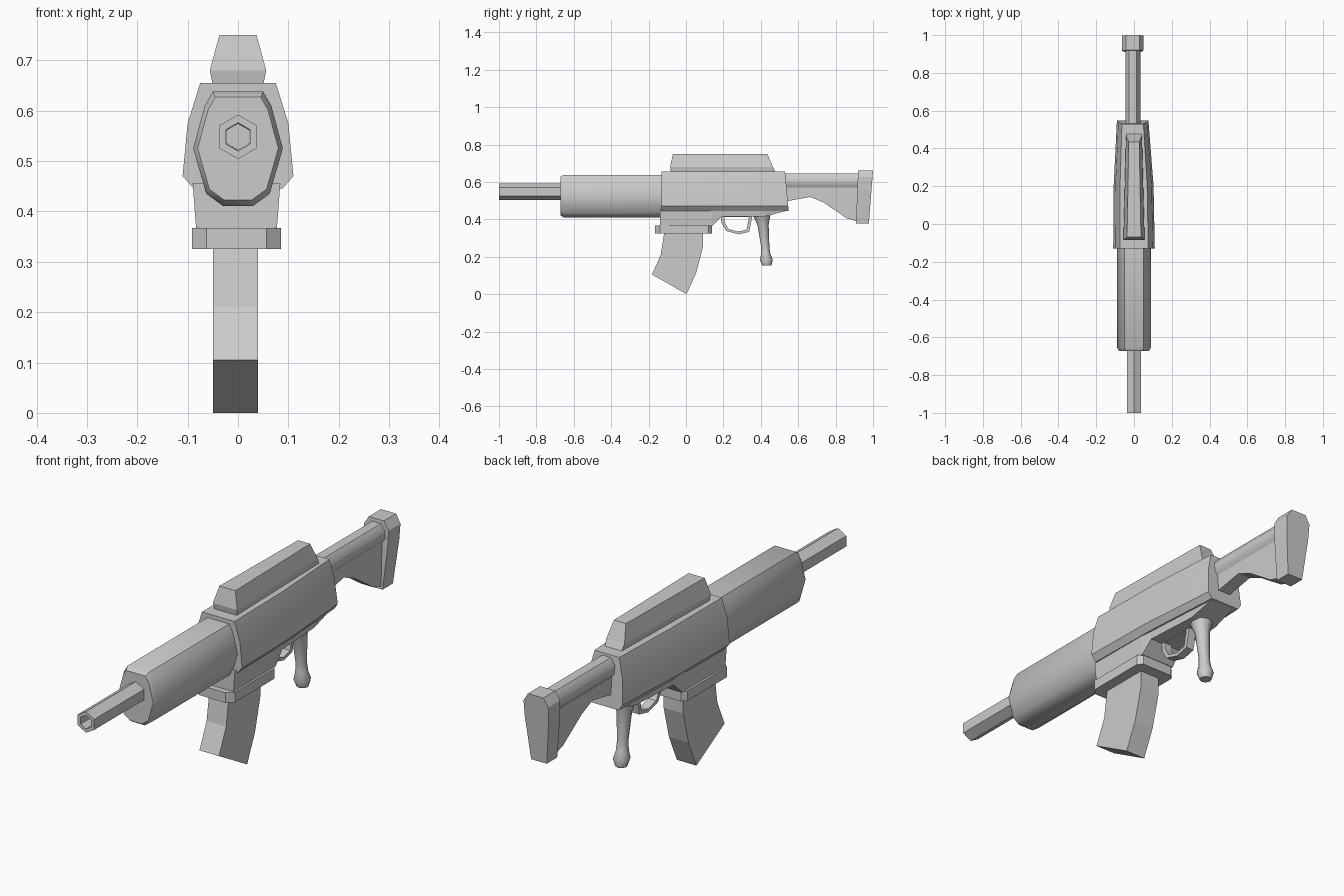
import bpy, bmesh
from math import sin, cos, pi, radians

cube = bpy.data.objects.get("Cube")
if cube:
    bpy.data.objects.remove(cube, do_unlink=True)

grey = bpy.data.materials.new("plain_grey")
grey.use_nodes = True
GREY = (0.6, 0.6, 0.6, 1)
grey.diffuse_color = GREY
grey.node_tree.nodes["Principled BSDF"].inputs["Base Color"].default_value = GREY


def loft(name, rings, smooth=0, closed=False):
    """Skin a list of equal rings; cap the ends, or join last to first."""
    bm = bmesh.new()
    loops = [[bm.verts.new(p) for p in ring] for ring in rings]
    n = len(loops[0])
    pairs = list(zip(loops, loops[1:]))
    if closed:
        pairs.append((loops[-1], loops[0]))
    else:
        bm.faces.new(loops[0])
        bm.faces.new(loops[-1])
    for a, b in pairs:
        for i in range(n):
            j = (i + 1) % n
            bm.faces.new((a[i], a[j], b[j], b[i]))
    bmesh.ops.recalc_face_normals(bm, faces=bm.faces)
    mesh = bpy.data.meshes.new(name)
    bm.to_mesh(mesh)
    bm.free()
    mesh.materials.append(grey)
    obj = bpy.data.objects.new(name, mesh)
    bpy.context.collection.objects.link(obj)
    if smooth:
        mesh.shade_smooth()
        mesh.set_sharp_from_angle(angle=radians(smooth))
    return obj


def section(half, y, cx=0, sx=1, sz=1, cz=0):
    """Mirror half an outline of (x, z) into a ring at depth y."""
    full = half + [(-x, z) for x, z in reversed(half)]
    return [(cx + x * sx, y, cz + (z - cz) * sz) for x, z in full]


def side_plate(name, outline, x0, x1):
    """Extrude a (y, z) side outline between two x positions."""
    return loft(name, [[(x, y, z) for y, z in outline] for x in (x0, x1)])


def hexagon(r, y, cx, cz):
    return [(cx + r * sin(k * pi / 3), y, cz + r * cos(k * pi / 3)) for k in range(6)]


# Receiver shell, tapering to the back
shell = [(0.075, 0.655), (0.1, 0.575), (0.11, 0.47), (0.088, 0.445)]
front, middle = section(shell, -0.13), section(shell, 0.2, -0.002, 0.96)
back = [(x, 0.53 + (0.655 - z) * 0.09, z) for x, _, z in section(shell, 0, -0.007, 0.76)]
loft("receiver", [front, middle, back], 40)

# Lower receiver, deep over the magazine and shallow behind
lower = [(-0.14, 0.365, 0.087), (0.14, 0.365, 0.085), (0.19, 0.415, 0.08),
         (0.42, 0.415, 0.066), (0.548, 0.448, 0.06)]
loft("lower_receiver", [section([(w, 0.455), (w * 0.92, z)], y, -0.003)
                        for y, z, w in lower])

# Magazine collar with chamfered front corners
collar = [(0.06, -0.165), (0.088, -0.14), (0.088, 0.12), (0.07, 0.138)]
outline = collar + [(-x, y) for x, y in reversed(collar)]
loft("magazine_collar", [[(x - 0.003, y, z) for x, y in outline] for z in (0.325, 0.367)])

# Curved magazine
side_plate("magazine", [(-0.115, 0.34), (0.09, 0.34), (0.09, 0.25), (0.055, 0.115),
                        (0.003, 0), (-0.182, 0.105), (-0.135, 0.21)], -0.05, 0.04)

# Handguard with a softened front edge
guard = [(0.05, 0.638), (0.066, 0.61), (0.089, 0.525), (0.063, 0.435), (0.03, 0.411)]
loft("handguard", [section(guard, -0.672, 0, 0.9, 0.9, 0.525),
                   section(guard, -0.655), section(guard, -0.12)], 50)

# Hollow hexagonal barrel
loft("barrel", [hexagon(0.044, -0.64, 0, 0.548), hexagon(0.044, -1, 0, 0.548),
                hexagon(0.028, -1, 0, 0.548), hexagon(0.026, -0.9, 0, 0.548)])

# Top sight housing with sloped ends
housing = [(0.05, 0.65, -0.08, 0.48), (0.056, 0.68, -0.085, 0.465),
           (0.037, 0.75, -0.07, 0.435)]
loft("sight_housing", [[(-w, y0, z), (w, y0, z), (w * 0.75, y1, z), (-w * 0.75, y1, z)]
                       for w, z, y0, y1 in housing])

# Stock tube, web and butt plate
tube = [(0.02, 0.645), (0.04, 0.62), (0.04, 0.585), (0.02, 0.56)]
loft("stock_tube", [section(tube, y, -0.006) for y in (0.52, 0.93)], 50)
side_plate("stock_web", [(0.53, 0.57), (0.93, 0.57), (0.93, 0.385), (0.86, 0.405),
                         (0.735, 0.49), (0.665, 0.52), (0.53, 0.495)], -0.035, 0.022)
butt = [(0.035, 0.66), (0.057, 0.625), (0.055, 0.56), (0.036, 0.378)]
loft("butt_plate", [[(x, y + (z - 0.66) * slope, z) for x, _, z in section(butt, 0, -0.007)]
                    for y, slope in ((0.92, 0.04), (1, 0.08))])

# Slim grip with a rounded end: height, centre y, radius
grip = [(0.42, 0.405, 0.046), (0.37, 0.412, 0.03), (0.25, 0.424, 0.022),
        (0.215, 0.426, 0.025), (0.182, 0.43, 0.034), (0.152, 0.432, 0.024)]
loft("grip", [[(-0.005 + r * cos(k * pi / 4), y + r * sin(k * pi / 4), z)
               for k in range(8)] for z, y, r in grip], 50)

# Trigger guard loop and trigger
bow = [(0.185, 0.42), (0.19, 0.38), (0.215, 0.338), (0.28, 0.32),
       (0.338, 0.333), (0.355, 0.42)]
cy, cz = 0.272, 0.385
loft("trigger_guard", [[(x, cy + (y - cy) * s, cz + (z - cz) * s)
                        for x, s in ((-0.022, 1), (0.014, 1), (0.014, 0.78), (-0.022, 0.78))]
                       for y, z in bow], closed=True)
